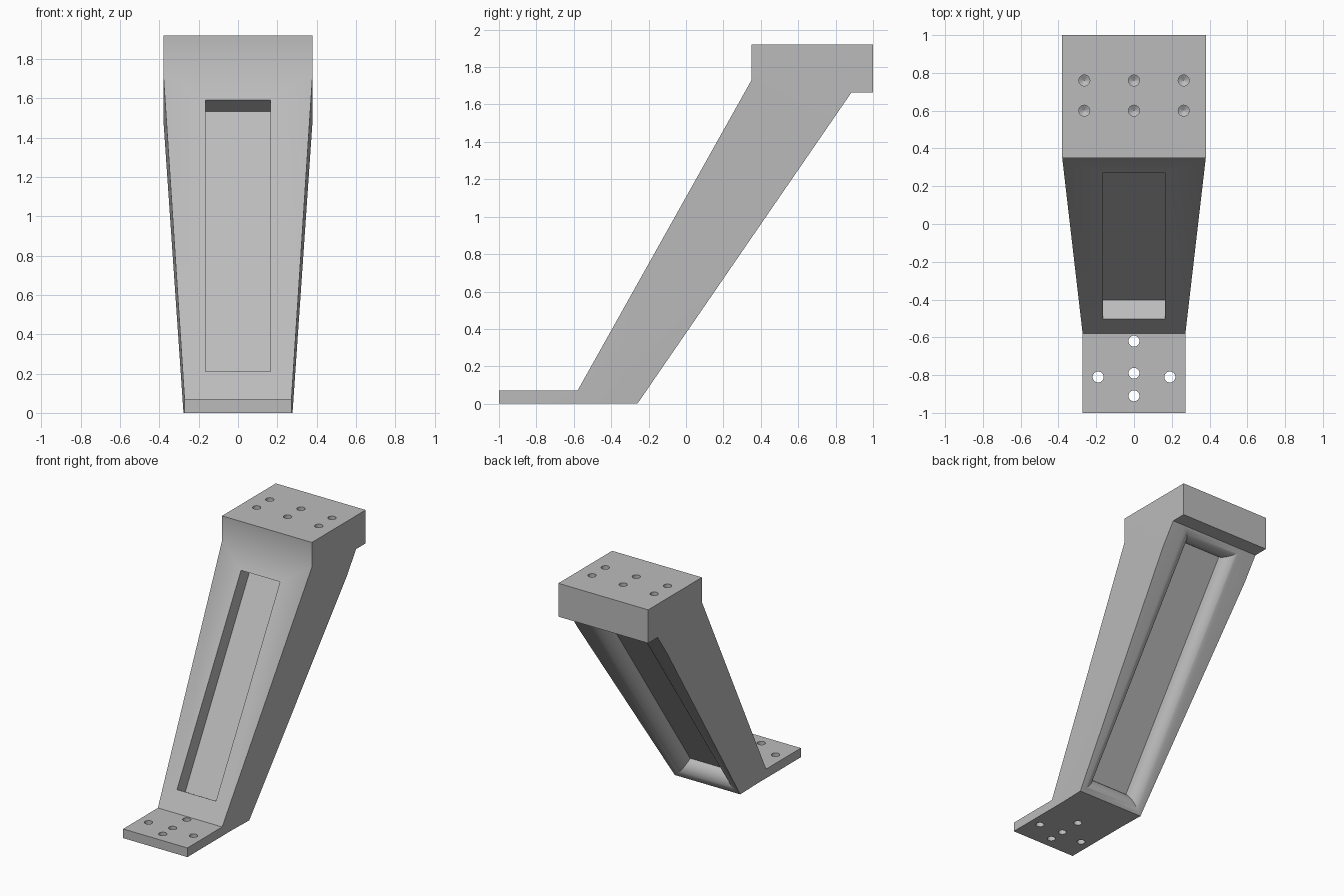
import bpy, bmesh, math
from mathutils import Vector

cube = bpy.data.objects.get("Cube")
if cube:
    bpy.data.objects.remove(cube, do_unlink=True)

# Single grey finish
grey = bpy.data.materials.new("mid_grey")
grey.use_nodes = True
colour = (0.5, 0.5, 0.5, 1)
grey.diffuse_color = colour
grey.node_tree.nodes["Principled BSDF"].inputs["Base Color"].default_value = colour

X = Vector((1, 0, 0))
FRONT_LOW, FRONT_HIGH = Vector((0, -0.58, 0.07)), Vector((0, 0.35, 1.73))
BACK_LOW, BACK_HIGH = Vector((0, -0.26, 0)), Vector((0, 0.885, 1.665))
FOOT_HALF, HEAD_HALF = 0.272, 0.38
POCKET_HALF, ROUND = 0.165, 0.105


def make_object(name, bm):
    bmesh.ops.recalc_face_normals(bm, faces=bm.faces)
    mesh = bpy.data.meshes.new(name)
    bm.to_mesh(mesh)
    bm.free()
    mesh.materials.append(grey)
    obj = bpy.data.objects.new(name, mesh)
    bpy.context.collection.objects.link(obj)
    return obj


def loft(name, rings):
    """Closed solid through a list of equal-length point rings."""
    bm = bmesh.new()
    rows = [[bm.verts.new(p) for p in ring] for ring in rings]
    n = len(rows[0])
    for a, b in zip(rows, rows[1:]):
        for i in range(n):
            j = (i + 1) % n
            bm.faces.new((a[i], a[j], b[j], b[i]))
    bm.faces.new(rows[0])
    bm.faces.new(rows[-1])
    return make_object(name, bm)


def slope_ring(origin, along, inward, half, start, end, depth):
    """Rectangle lying parallel to a sloped face, sunk by depth."""
    corners = ((-half, start), (half, start), (half, end), (-half, end))
    return [origin + X * x + along * u + inward * depth for x, u in corners]


def drill(name, x, y, sections):
    """Round cutter from (radius, height) sections."""
    rings = []
    for radius, z in sections:
        angles = [math.tau * i / 24 for i in range(24)]
        rings.append([(x + radius * math.cos(a), y + radius * math.sin(a), z) for a in angles])
    return loft(name, rings)


# Bracket body: extruded side profile, widened along the leg
profile = [(-1, 0), (-1, 0.07), FRONT_LOW.yz, FRONT_HIGH.yz, (0.35, 1.92),
           (1, 1.92), (1, 1.665), BACK_HIGH.yz, BACK_LOW.yz]
bm = bmesh.new()
base = bm.faces.new([bm.verts.new((-1, y, z)) for y, z in profile])
side = bmesh.ops.extrude_face_region(bm, geom=[base])["geom"]
bmesh.ops.translate(bm, vec=X * 2, verts=[v for v in side if isinstance(v, bmesh.types.BMVert)])
leg = FRONT_HIGH - FRONT_LOW
along = leg.normalized()
for hinge in (FRONT_LOW, FRONT_HIGH):
    bmesh.ops.bisect_plane(bm, geom=bm.verts[:] + bm.edges[:] + bm.faces[:],
                           dist=1e-5, plane_co=hinge, plane_no=along)
for v in bm.verts:
    t = (v.co - FRONT_LOW).dot(along) / leg.length
    t = min(max(t, 0), 1)
    v.co.x *= FOOT_HALF + (HEAD_HALF - FOOT_HALF) * t
body = make_object("bracket", bm)

cutters = []

# Square-edged slot in the front slope
inward = Vector((0, along.z, -along.y))
cutters.append(loft("front_slot_cutter", [
    slope_ring(FRONT_LOW, along, inward, POCKET_HALF, 0.16, 1.743, d) for d in (-0.03, 0.115)]))

# Pocket with rounded-over rim in the back slope
back = BACK_HIGH - BACK_LOW
along = back.normalized()
inward = Vector((0, -along.z, along.y))
rings = []
steps = 10
for i in range(steps + 1):
    a = math.pi / 2 * i / steps
    grow = ROUND * (1 - math.cos(a))
    inset = ROUND - grow + 0.002
    rings.append(slope_ring(BACK_LOW, along, inward, POCKET_HALF + grow,
                            inset, back.length - inset, ROUND * (1 - math.sin(a))))
rings.append([p - inward * 0.03 for p in rings[-1]])
cutters.append(loft("back_pocket_cutter", rings))

# Through holes in the foot
for x, y in ((0, -0.62), (0, -0.79), (0, -0.91), (-0.19, -0.81), (0.19, -0.81)):
    cutters.append(drill("foot_hole_cutter", x, y, ((0.029, -0.05), (0.029, 0.12))))

# Blind drilled holes in the head
for x in (-0.263, 0, 0.263):
    for y in (0.6, 0.76):
        cutters.append(drill("head_hole_cutter", x, y,
                             ((0.029, 1.97), (0.029, 1.80), (0.001, 1.783))))

# Cut everything out and keep the finished mesh
for cutter in cutters:
    cutter.hide_render = True
    mod = body.modifiers.new(cutter.name, "BOOLEAN")
    mod.operation = "DIFFERENCE"
    mod.solver = "EXACT"
    mod.object = cutter
graph = bpy.context.evaluated_depsgraph_get()
graph.update()
finished = bpy.data.meshes.new_from_object(body.evaluated_get(graph))
body.modifiers.clear()
body.data = finished
for cutter in cutters:
    bpy.data.objects.remove(cutter, do_unlink=True)

# Smooth shading with sharp edges kept
bpy.ops.object.select_all(action="DESELECT")
body.select_set(True)
bpy.context.view_layer.objects.active = body
bpy.ops.object.shade_smooth_by_angle(angle=math.radians(30))
